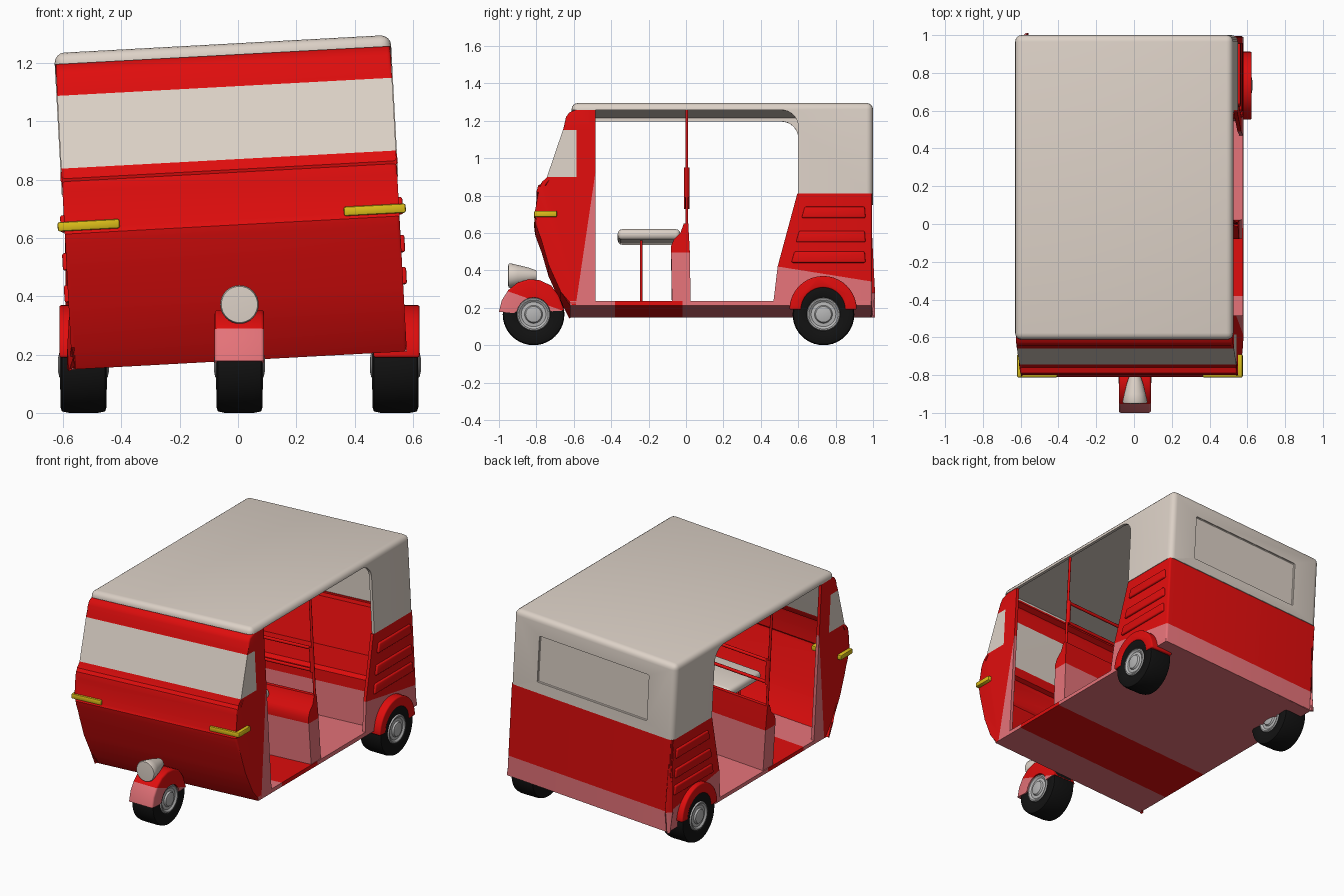
import bpy, bmesh, math
from mathutils import Matrix, Vector

if "Cube" in bpy.data.objects:
    bpy.data.objects.remove(bpy.data.objects["Cube"])


def mat(name, r, g, b):
    m = bpy.data.materials.new(name)
    m.diffuse_color = (r, g, b, 1)
    m.use_nodes = True
    m.node_tree.nodes["Principled BSDF"].inputs["Base Color"].default_value = m.diffuse_color
    return m


RED = mat("red paint", 0.74, 0.004, 0.004)
PINK = mat("faded pink paint", 0.78, 0.17, 0.19)
BEIGE = mat("beige canvas", 0.72, 0.64, 0.57)
YELLOW = mat("indicator yellow", 0.72, 0.52, 0.01)
BLACK = mat("tyre black", 0.006, 0.006, 0.006)
GREY = mat("hub grey", 0.47, 0.47, 0.47)

# The whole cabin leans to one side; wheels and mudguards stay upright
TILT = (Matrix.Translation((0.005, 0, 0.18)) @ Matrix.Rotation(math.radians(-3.1), 4, 'Y')
        @ Matrix.Translation((0, 0, -0.18)))


def finish(name, bm, mats, rule=None, tilt=True, mods=(), angle=35):
    """Turn a bmesh into an object; rule(face centre) picks the material."""
    if rule:
        for f in bm.faces:
            f.material_index = int(rule(f.calc_center_median()))
    me = bpy.data.meshes.new(name)
    bm.to_mesh(me)
    bm.free()
    for m in mats:
        me.materials.append(m)
    ob = bpy.data.objects.new(name, me)
    bpy.context.collection.objects.link(ob)
    bpy.ops.object.select_all(action='DESELECT')
    bpy.context.view_layer.objects.active = ob
    ob.select_set(True)
    for kind, settings in mods:
        mod = ob.modifiers.new(kind, kind)
        for k, v in settings.items():
            setattr(mod, k, v)
        bpy.ops.object.modifier_apply(modifier=mod.name)
    bpy.ops.object.shade_smooth_by_angle(angle=math.radians(angle))
    if tilt:
        ob.data.transform(TILT)
    return ob


def round_edges(bm, r, segs=3):
    bm.normal_update()
    es = [e for e in bm.edges if e.is_manifold and e.calc_face_angle() > 0.7]
    bmesh.ops.bevel(bm, geom=es, offset=r, segments=segs, profile=0.5,
                    affect='EDGES', clamp_overlap=True)


def box(x, y, z, r=0.0, segs=3):
    bm = bmesh.new()
    bmesh.ops.create_cube(bm, size=1)
    for v in bm.verts:
        v.co = [lo + (c + 0.5) * (hi - lo) for c, (lo, hi) in zip(v.co, (x, y, z))]
    if r:
        round_edges(bm, r, segs)
    return bm


def prism(pts, x0, x1, r=0.0):
    """Extrude a (y, z) outline across x."""
    bm = bmesh.new()
    f = bm.faces.new([bm.verts.new((x0, y, z)) for y, z in pts])
    ext = bmesh.ops.extrude_face_region(bm, geom=[f])["geom"]
    for v in ext:
        if isinstance(v, bmesh.types.BMVert):
            v.co.x = x1
    bmesh.ops.recalc_face_normals(bm, faces=bm.faces)
    if r:
        round_edges(bm, r)
    return bm


def lathe(pts, centre, axis='X', n=32):
    """Revolve (along axis, radius) points."""
    bm = bmesh.new()
    rows = []
    for i in range(n):
        a = 2 * math.pi * i / n
        c, s = math.cos(a), math.sin(a)
        rows.append([bm.verts.new(Vector((t, r * c, r * s) if axis == 'X' else
                                  (r * c, t, r * s) if axis == 'Y' else (r * c, r * s, t))
                                  + Vector(centre)) for t, r in pts])
    for i in range(n):
        p, q = rows[i], rows[(i + 1) % n]
        for j in range(len(pts) - 1):
            bm.faces.new((p[j], p[j + 1], q[j + 1], q[j]))
    bmesh.ops.remove_doubles(bm, verts=bm.verts, dist=1e-5)
    bmesh.ops.recalc_face_normals(bm, faces=bm.faces)
    return bm


def rod(a, b, centre, r, axis='Z'):
    return lathe([(a, 0), (a, r), (b, r), (b, 0)], centre, axis, 12)


def split(bm, co, no):
    bmesh.ops.bisect_plane(bm, geom=bm.verts[:] + bm.edges[:] + bm.faces[:],
                           plane_co=co, plane_no=no)


def shell(wall, rest, w, r):
    """Open panel: a wall swept across x along `wall`, plus two side faces."""
    bm = bmesh.new()
    L, R = [[bm.verts.new((s * w, y, z)) for y, z in wall + rest] for s in (-1, 1)]
    for i in range(len(wall) - 1):
        bm.faces.new((L[i], L[i + 1], R[i + 1], R[i]))
    bm.faces.new(L)
    bm.faces.new(R)
    corner = [e for e in bm.edges if len(e.link_faces) == 2 and e.verts[0].co.x == e.verts[1].co.x]
    bmesh.ops.bevel(bm, geom=corner, offset=r, segments=3, profile=0.5,
                    affect='EDGES', clamp_overlap=True)
    bmesh.ops.recalc_face_normals(bm, faces=bm.faces)
    sides = [f for f in bm.faces if abs(f.normal.x) > 0.99]
    if sum(f.normal.x * f.calc_center_median().x for f in sides) < 0:
        bmesh.ops.reverse_faces(bm, faces=bm.faces)
    return bm


def arc(cy, cz, r, a0, a1, n):
    return [(cy + r * math.cos(math.radians(a0 + (a1 - a0) * i / n)),
             cz + r * math.sin(math.radians(a0 + (a1 - a0) * i / n))) for i in range(n + 1)]


W = 0.575
SOLID = [('SOLIDIFY', {"thickness": 0.02, "offset": -1})]

# Front cowl with wrap-round windscreen and faded door pillars
nose = [(-0.585, 1.232), (-0.625, 1.215), (-0.642, 1.19), (-0.655, 1.13), (-0.745, 0.865),
        (-0.76, 0.835), (-0.79, 0.825), (-0.80, 0.79), (-0.80, 0.66), (-0.81, 0.645),
        (-0.805, 0.615), (-0.77, 0.52), (-0.735, 0.40), (-0.67, 0.255), (-0.62, 0.18)]
bm = shell(nose, [(-0.485, 0.18), (-0.485, 1.232)], W, 0.012)
for z in (0.87, 1.12):
    split(bm, (0, 0, z), (0, 0, 1))
split(bm, (0, -0.585, 0), (0, 1, 0))
split(bm, (0, -0.485, 0.89), (0, 0.61, -0.09))


def cowl_rule(c):
    if 0.87 < c.z < 1.12 and c.y < -0.585:
        return 2
    return (c.y + 0.485) * 0.61 - (c.z - 0.89) * 0.09 > 0


finish("front_cowl", bm, [RED, PINK, BEIGE], cowl_rule, mods=SOLID)

# Rear body, faded along the bottom
bm = shell([(0.995, 0.78), (0.995, 0.18)],
           [(0.465, 0.18), (0.49, 0.39), (0.595, 0.78)], W, 0.012)
split(bm, (0, 0.49, 0.39), (0, 0.16, 1))
finish("rear_body", bm, [RED, PINK],
       lambda c: (c.z - 0.39) + 0.16 * (c.y - 0.49) < 0, mods=SOLID)

# Floor with one unfaded strip
bm = box((-W, W), (-0.62, 0.99), (0.18, 0.205))
for y in (-0.38, -0.02):
    split(bm, (0, y, 0), (0, 1, 0))
finish("floor", bm, [PINK, RED], lambda c: -0.38 < c.y < -0.02)

# Canopy: rounded box, hollowed, with the door opening and a recessed rear window
cutters = [finish("canopy_cutter", b, [BEIGE], tilt=False) for b in (
    box((-0.56, 0.56), (-0.59, 0.98), (0.5, 1.247)),
    prism([(-1, 0.6), (0.60, 0.6)] + arc(0.51, 1.138, 0.09, 0, 90, 8) + [(-1, 1.228)], -1, 1),
    box((-0.39, 0.39), (0.99, 1.1), (0.85, 1.15), 0.004, 1))]
for c in cutters:
    c.hide_render = True
bm = box((-0.578, 0.578), (-0.612, 1.0), (0.6, 1.267), 0.035, 4)
bmesh.ops.bisect_plane(bm, geom=bm.verts[:] + bm.edges[:] + bm.faces[:], plane_co=(0, 0, 0.78),
                       plane_no=(0, 0, -1), clear_outer=True)
bmesh.ops.holes_fill(bm, edges=[e for e in bm.edges if e.is_boundary])
finish("canopy", bm, [BEIGE],
       mods=[('BOOLEAN', {"object": c, "operation": 'DIFFERENCE', "solver": 'EXACT'}) for c in cutters])
for c in cutters:
    bpy.data.objects.remove(c)

# Bulkhead behind the driver
bm = prism([(-0.075, 0.2), (-0.08, 0.50), (-0.065, 0.535), (-0.03, 0.57), (-0.012, 0.62),
            (0.012, 0.62), (0.02, 0.48), (0.025, 0.2)], -0.57, 0.57)
split(bm, (0, 0, 0.465), (0, 0, 1))
finish("bulkhead", bm, [RED, PINK], lambda c: c.z < 0.465)

# Door posts and grab rails
for s in (-1, 1):
    finish("door_post", rod(0.5, 1.24, (s * 0.562, 0.004, 0), 0.008), [RED])
    finish("rail_end", rod(0.76, 0.92, (s * 0.555, 0.004, 0), 0.014), [RED])
for z in (0.77, 0.91):
    finish("grab_rail", rod(-0.56, 0.56, (0, 0.004, z), 0.01, 'X'), [RED])

# Driver seat on thin legs
finish("driver_seat", box((-0.27, 0.27), (-0.365, -0.03), (0.55, 0.608), 0.025), [BEIGE])
for s in (-1, 1):
    finish("seat_leg", rod(0.2, 0.56, (s * 0.2, -0.24, 0), 0.007), [RED])

# Passenger bench
bm = prism([(0.545, 0.2), (0.56, 0.49), (0.58, 0.51), (0.85, 0.50), (0.93, 0.77),
            (0.98, 0.77), (0.98, 0.2)], -0.556, 0.556)
split(bm, (0, 0, 0.42), (0, 0, 1))
finish("passenger_bench", bm, [RED, PINK], lambda c: c.z < 0.42)

# Raised side ribs and front indicators
for s in (-1, 1):
    for z, y in ((0.68, 0.63), (0.55, 0.60), (0.44, 0.575)):
        finish("side_rib", prism([(y - 0.012, z - 0.03), (0.96, z - 0.03), (0.955, z + 0.03),
                                  (y + 0.005, z + 0.03)], s * 0.56, s * 0.588, 0.008), [RED])
    xs = sorted((s * 0.385, s * 0.598))
    finish("indicator", box(xs, (-0.812, -0.69), (0.655, 0.687), 0.007, 2), [YELLOW])

# Front mudguard, faded below a sloping line
guard = [(-1.0, 0.178), (-0.985, 0.24), (-0.95, 0.295), (-0.90, 0.335), (-0.84, 0.353),
         (-0.78, 0.347), (-0.72, 0.318), (-0.68, 0.265), (-0.65, 0.185)]
bm = prism(guard + arc(-0.815, 0.165, 0.09, 10, 170, 10) + [(-0.92, 0.172)], -0.08, 0.09)
top = [e for e in bm.edges if len({round(v.co.x, 3) for v in e.verts}) == 1
       and all(any(abs(v.co.y - y) + abs(v.co.z - z) < 1e-4 for y, z in guard) for v in e.verts)]
bmesh.ops.bevel(bm, geom=top, offset=0.012, segments=3, profile=0.5, affect='EDGES', clamp_overlap=True)
split(bm, (0, -0.985, 0.30), (0, 0.115, 0.325))
finish("front_mudguard", bm, [RED, PINK],
       lambda c: (c.y + 0.985) * 0.115 + (c.z - 0.30) * 0.325 < 0, tilt=False)

# Headlamp
finish("headlamp", lathe([(-0.80, 0), (-0.80, 0.028), (-0.84, 0.042), (-0.90, 0.057), (-0.94, 0.066),
                          (-0.95, 0.062), (-0.953, 0)], (0.005, 0, 0.372), 'Y'), [BEIGE], tilt=False)

# Rear mudguards
for s in (-1, 1):
    outline = arc(0.733, 0.19, 0.18, 0, 180, 20) + arc(0.733, 0.19, 0.118, 180, 0, 16)
    finish("rear_mudguard", prism(outline, 0.005 + s * 0.46, 0.005 + s * 0.618, 0.008), [RED], tilt=False)

# Wheels: tyre plus a domed hub on both faces
tyre = [(0.07, 0.085), (0.077, 0.10), (0.079, 0.145), (0.074, 0.16), (0.05, 0.165)]
hub = [(0.070, 0.09), (0.080, 0.085), (0.080, 0.078), (0.071, 0.066), (0.073, 0.048),
       (0.083, 0.042), (0.088, 0.02), (0.088, 0)]
for x, y in ((0.005, -0.815), (0.54, 0.735), (-0.53, 0.735)):
    for name, p, m in (("tyre", tyre, BLACK), ("hub", hub, GREY)):
        both = p + [(-t, r) for t, r in reversed(p)] if name == "tyre" else \
            [(-t, r) for t, r in reversed(p)] + p
        finish(name, lathe(both, (x, y, 0.165), 'X', 40), [m], tilt=False)
